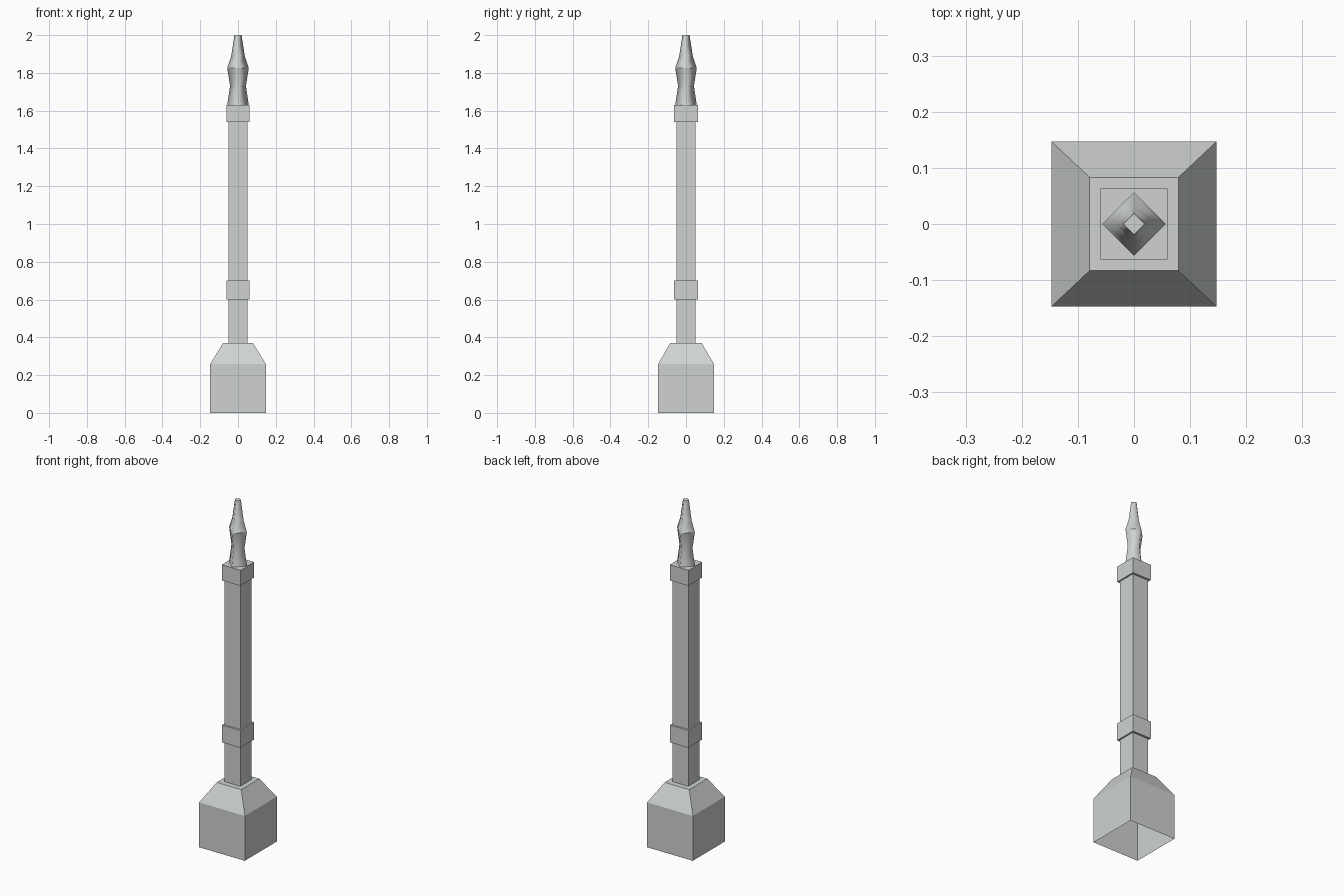
import bpy
import bmesh

default = bpy.data.objects.get("Cube")
if default:
    bpy.data.objects.remove(default, do_unlink=True)

stone = bpy.data.materials.new("pale_grey_stone")
stone.use_nodes = True
stone.diffuse_color = (0.62, 0.65, 0.635, 1)
stone.node_tree.nodes["Principled BSDF"].inputs["Base Color"].default_value = stone.diffuse_color

SQUARE = [(-1, -1), (1, -1), (1, 1), (-1, 1)]
DIAMOND = [(0, -1), (1, 0), (0, 1), (-1, 0)]


def loft(name, section, rings, bottom=True, top=True, smooth=False):
    """Stack four-sided rings of (half_x, half_y, z) and skin them."""
    bm = bmesh.new()
    loops = [[bm.verts.new((x * hx, y * hy, z)) for x, y in section] for hx, hy, z in rings]
    for low, high in zip(loops, loops[1:]):
        for i in range(4):
            j = (i + 1) % 4
            bm.faces.new((low[i], low[j], high[j], high[i])).smooth = smooth
    caps = []
    if bottom:
        caps.append(bm.faces.new(loops[0][::-1]))
    if top:
        caps.append(bm.faces.new(loops[-1]))
    # Keep the rims of flat caps crisp
    for cap in caps:
        for edge in cap.edges:
            edge.smooth = False
    mesh = bpy.data.meshes.new(name)
    bm.to_mesh(mesh)
    bm.free()
    mesh.materials.append(stone)
    obj = bpy.data.objects.new(name, mesh)
    bpy.context.collection.objects.link(obj)
    return obj


# Plinth with sloped shoulders, hollow underneath
loft("base", SQUARE, [(0.147, 0.147, 0), (0.147, 0.147, 0.26), (0.079, 0.083, 0.37)], bottom=False)

# Square post
loft("shaft", SQUARE, [(0.051, 0.051, 0.37), (0.051, 0.051, 1.54)])

# Bands around the post
for name, z0, z1 in (("lower_collar", 0.6, 0.7), ("upper_collar", 1.54, 1.63)):
    loft(name, SQUARE, [(0.06, 0.063, z0), (0.06, 0.063, z1)])

# Finial: waisted neck, then a tapering spike with a crisp seam between
loft("finial_neck", DIAMOND, [(0.057, 0.057, 1.63), (0.042, 0.042, 1.73), (0.057, 0.057, 1.826)],
     top=False, smooth=True)
loft("finial_spike", DIAMOND, [(0.057, 0.057, 1.826), (0.036, 0.036, 1.89), (0.019, 0.019, 2.0)],
     bottom=False, smooth=True)
